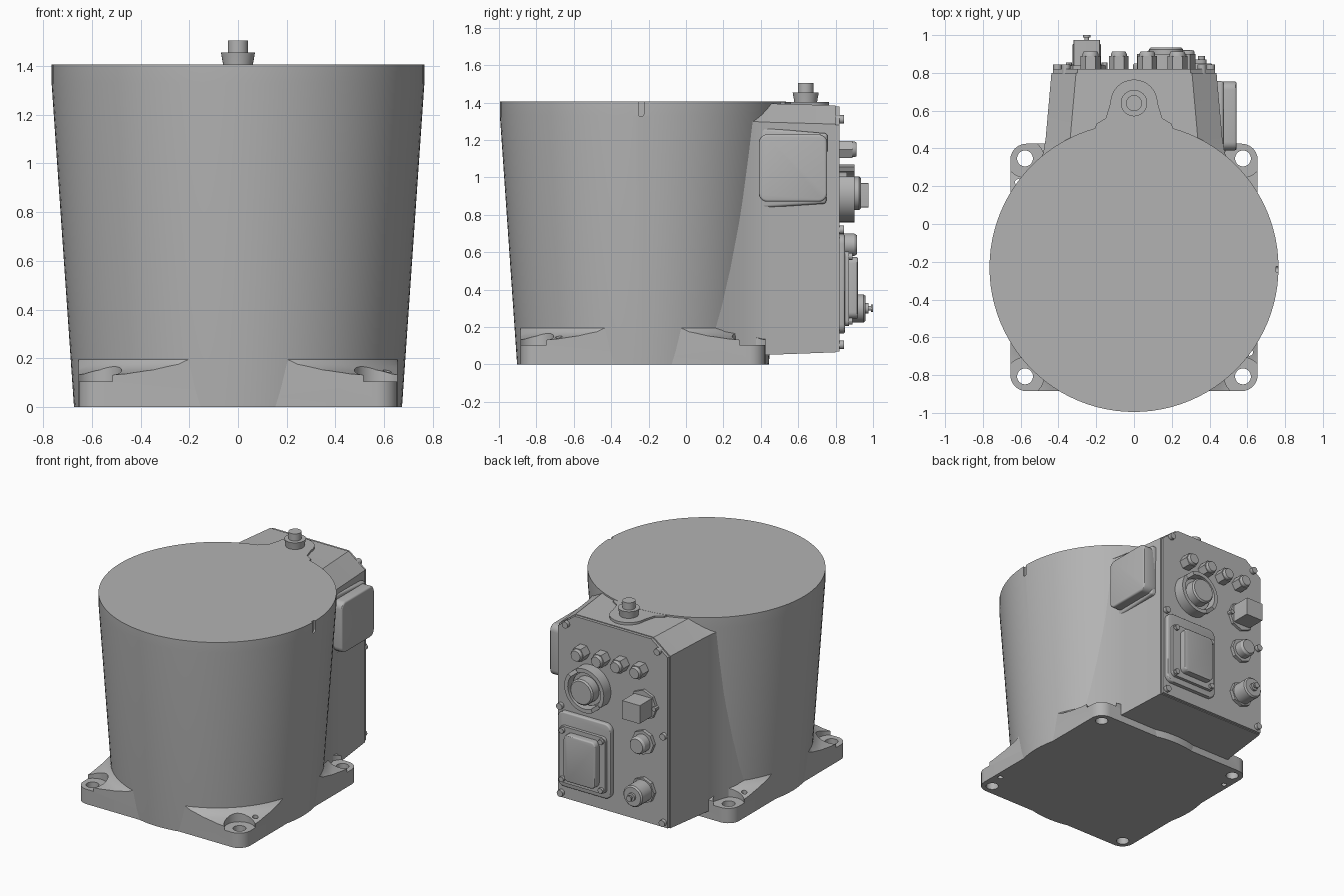
import bpy, bmesh
from math import cos, sin, pi, radians

if "Cube" in bpy.data.objects:
    bpy.data.objects.remove(bpy.data.objects["Cube"], do_unlink=True)

grey = bpy.data.materials.new("cast_grey")
grey.use_nodes = True
COLOUR = (0.45, 0.45, 0.45, 1)
grey.diffuse_color = COLOUR
grey.node_tree.nodes["Principled BSDF"].inputs["Base Color"].default_value = COLOUR

CY = -0.23      # axis of the round body and the square foot
BACK = 0.82     # rear face of the connector plate


def loft(name, rings):
    """Skin a list of equal-length point rings and cap both ends."""
    bm = bmesh.new()
    rows = [[bm.verts.new(p) for p in ring] for ring in rings]
    n = len(rows[0])
    for a, b in zip(rows, rows[1:]):
        for i in range(n):
            j = (i + 1) % n
            bm.faces.new((a[i], a[j], b[j], b[i]))
    bm.faces.new(rows[0])
    bm.faces.new(rows[-1])
    bmesh.ops.recalc_face_normals(bm, faces=bm.faces)
    mesh = bpy.data.meshes.new(name)
    bm.to_mesh(mesh)
    bm.free()
    mesh.materials.append(grey)
    ob = bpy.data.objects.new(name, mesh)
    bpy.context.collection.objects.link(ob)
    return ob


def place(axis, u, v, t):
    return {"x": (t, u, v), "y": (u, t, v), "z": (u, v, t)}[axis]


def prism(name, pts, axis, a, b):
    return loft(name, [[place(axis, u, v, t) for u, v in pts] for t in (a, b)])


def arc(u, v, r, start, end, n):
    return [(u + r * cos(radians(start + (end - start) * i / n)),
             v + r * sin(radians(start + (end - start) * i / n))) for i in range(n + 1)]


def circle(u, v, r, n=32):
    return arc(u, v, r, 0, 360, n)[:-1]


def rounded(u, v, w, h, r):
    pts = []
    for k, (su, sv) in enumerate(((1, 1), (-1, 1), (-1, -1), (1, -1))):
        pts += arc(u + su * (w / 2 - r), v + sv * (h / 2 - r), r, 90 * k, 90 * k + 90, 6)
    return pts


def turned(name, axis, u, v, profile, n=32):
    """Stepped or tapered round part from (radius, position) pairs."""
    return loft(name, [[place(axis, p, q, t) for p, q in circle(u, v, r, n)]
                       for r, t in profile])


def boolean(ob, tool, operation):
    mod = ob.modifiers.new("cut", "BOOLEAN")
    mod.object, mod.operation, mod.solver = tool, operation, "EXACT"
    bpy.context.view_layer.objects.active = ob
    bpy.ops.object.modifier_apply(modifier=mod.name)
    bpy.data.objects.remove(tool, do_unlink=True)


def bevel(ob, width, segments=3):
    mod = ob.modifiers.new("soft_edges", "BEVEL")
    mod.width, mod.segments = width, segments
    mod.limit_method, mod.angle_limit = "ANGLE", radians(50)
    bpy.context.view_layer.objects.active = ob
    bpy.ops.object.modifier_apply(modifier=mod.name)


# Tapered round body with an index slot in its rim
body = turned("round_body", "z", 0, CY,
              [(0.673, 0), (0.765, 1.33), (0.765, 1.405)], 96)
slot = rounded(CY - 0.01, 1.40, 0.03, 0.15, 0.0149)
boolean(body, prism("slot_cutter", slot, "x", 0.752, 0.9), "DIFFERENCE")

# Square foot: a flared skirt trimmed to a rounded square
foot = turned("mounting_foot", "z", 0, CY,
              [(1.0, 0), (1.0, 0.122), (0.88, 0.126), (0.8, 0.136),
               (0.74, 0.153), (0.70, 0.175), (0.672, 0.215)], 96)
trim = prism("foot_trim", rounded(0, CY, 1.31, 1.31, 0.085), "z", -0.1, 0.5)
boolean(foot, trim, "INTERSECT")

# Bolt pads, bolt holes and two locating holes
for sx in (-1, 1):
    for sy in (-1, 1):
        x, y = sx * 0.577, CY + sy * 0.577
        boolean(foot, prism("pad_cutter", circle(x, y, 0.1), "z", 0.105, 0.3), "DIFFERENCE")
        boolean(foot, prism("hole_cutter", circle(x, y, 0.042), "z", -0.1, 0.3), "DIFFERENCE")
    pin = circle(sx * 0.612, CY - sx * 0.45, 0.018, 16)
    boolean(foot, prism("pin_cutter", pin, "z", -0.1, 0.3), "DIFFERENCE")


# Rear housing that flares into the round body
def section(w, top, bottom):
    half = [(w, bottom), (w, top - 0.1), (w - 0.13, top)]
    return half + [(-x, z) for x, z in reversed(half)]


stations = [(0.1, 0.59, 1.398, 0.05), (0.22, 0.54, 1.398, 0.05), (0.3, 0.505, 1.398, 0.05),
            (0.38, 0.48, 1.398, 0.05), (0.45, 0.468, 1.395, 0.052), (0.8, 0.437, 1.385, 0.065)]
loft("rear_housing", [[(x, y, z) for x, z in section(w, top, low)]
                      for y, w, top, low in stations])
prism("connector_plate", section(0.43, 1.38, 0.07), "y", 0.79, BACK)

# Tongue on the roof with the breather plug
tongue = [(-0.22, 0.45), (-0.2, 0.53), (-0.15, 0.56)] + arc(0, 0.64, 0.125, 180, 0, 16) \
    + [(0.15, 0.56), (0.2, 0.53), (0.22, 0.45)]
prism("roof_tongue", tongue, "z", 1.3, 1.404)
turned("breather_plug", "z", 0, 0.64,
       [(0.06, 1.39), (0.062, 1.41), (0.07, 1.455), (0.042, 1.455), (0.042, 1.505)])

# Side cover on its cast pad
pad = prism("side_cover_pad", [(0.30, 0.83), (0.75, 0.86), (0.757, 1.235), (0.35, 1.27)],
            "x", 0.38, 0.475)
bevel(pad, 0.015)
cover = prism("side_cover", rounded(0.572, 1.05, 0.365, 0.36, 0.045), "x", 0.44, 0.543)
bevel(cover, 0.012)

# Plate screws
for sx in (-1, 1):
    for x, z in ((0.36, 1.31), (0.405, 0.72), (0.4, 0.105)):
        turned("plate_screw", "y", sx * x, z, [(0.023, 0.8), (0.023, 0.845)], 16)

# Row of four hexagonal air fittings
for x in (-0.23, -0.08, 0.07, 0.23):
    turned("air_fitting_nut", "y", x, 1.15, [(0.052, 0.8), (0.052, 0.89)], 6)
    turned("air_fitting_tip", "y", x, 1.15, [(0.042, 0.85), (0.042, 0.9), (0.036, 0.912)], 24)

# Large round connector inside a split guard ring
X, Z = 0.17, 0.915
turned("main_connector", "y", X, Z,
       [(0.115, 0.8), (0.115, 0.86), (0.09, 0.86), (0.09, 0.925), (0.08, 0.935)], 40)
for start in (65, 245):
    ring = arc(X, Z, 0.155, start, start + 150, 20) + arc(X, Z, 0.128, start + 150, start, 20)
    prism("guard_ring_half", ring, "y", 0.8, 0.9)

# Square plug on an eight-sided flange
X, Z = -0.25, 0.905
turned("plug_flange", "y", X, Z, [(0.105, 0.8), (0.105, 0.84)], 8)
prism("square_plug", rounded(X, Z, 0.14, 0.13, 0.004), "y", 0.8, 0.975)
for sx in (-1, 1):
    turned("flange_screw", "y", X + sx * 0.095, Z, [(0.016, 0.8), (0.016, 0.855)], 12)

# Two round sockets
turned("upper_socket_flange", "y", X, 0.64, [(0.085, 0.8), (0.085, 0.845)], 8)
turned("upper_socket", "y", X, 0.64, [(0.06, 0.8), (0.06, 0.9), (0.05, 0.915)])
turned("lower_socket_flange", "y", X, 0.3, [(0.09, 0.8), (0.09, 0.845)], 8)
turned("lower_socket", "y", X, 0.3,
       [(0.075, 0.8), (0.075, 0.95), (0.066, 0.96), (0.028, 0.96), (0.028, 0.975),
        (0.012, 0.975), (0.012, 0.988), (0.02, 0.988), (0.02, 1.0)])

# Rectangular access hatch in three steps with corner screws
bevel(prism("hatch_frame", rounded(0.205, 0.43, 0.42, 0.53, 0.05), "y", 0.8, 0.85), 0.01)
prism("hatch_plate", rounded(0.205, 0.405, 0.36, 0.4, 0.03), "y", 0.84, 0.872)
bevel(prism("hatch_door", rounded(0.195, 0.41, 0.25, 0.33, 0.035), "y", 0.85, 0.92), 0.01)
for sx in (-1, 1):
    for sz in (-1, 1):
        turned("hatch_screw", "y", 0.205 + sx * 0.153, 0.405 + sz * 0.172,
               [(0.019, 0.85), (0.019, 0.89)], 12)

# Smooth curved surfaces, crisp edges
bpy.ops.object.select_all(action="DESELECT")
for ob in bpy.context.collection.objects:
    if ob.type == "MESH":
        ob.select_set(True)
        bpy.context.view_layer.objects.active = ob
bpy.ops.object.shade_smooth_by_angle(angle=radians(30))
